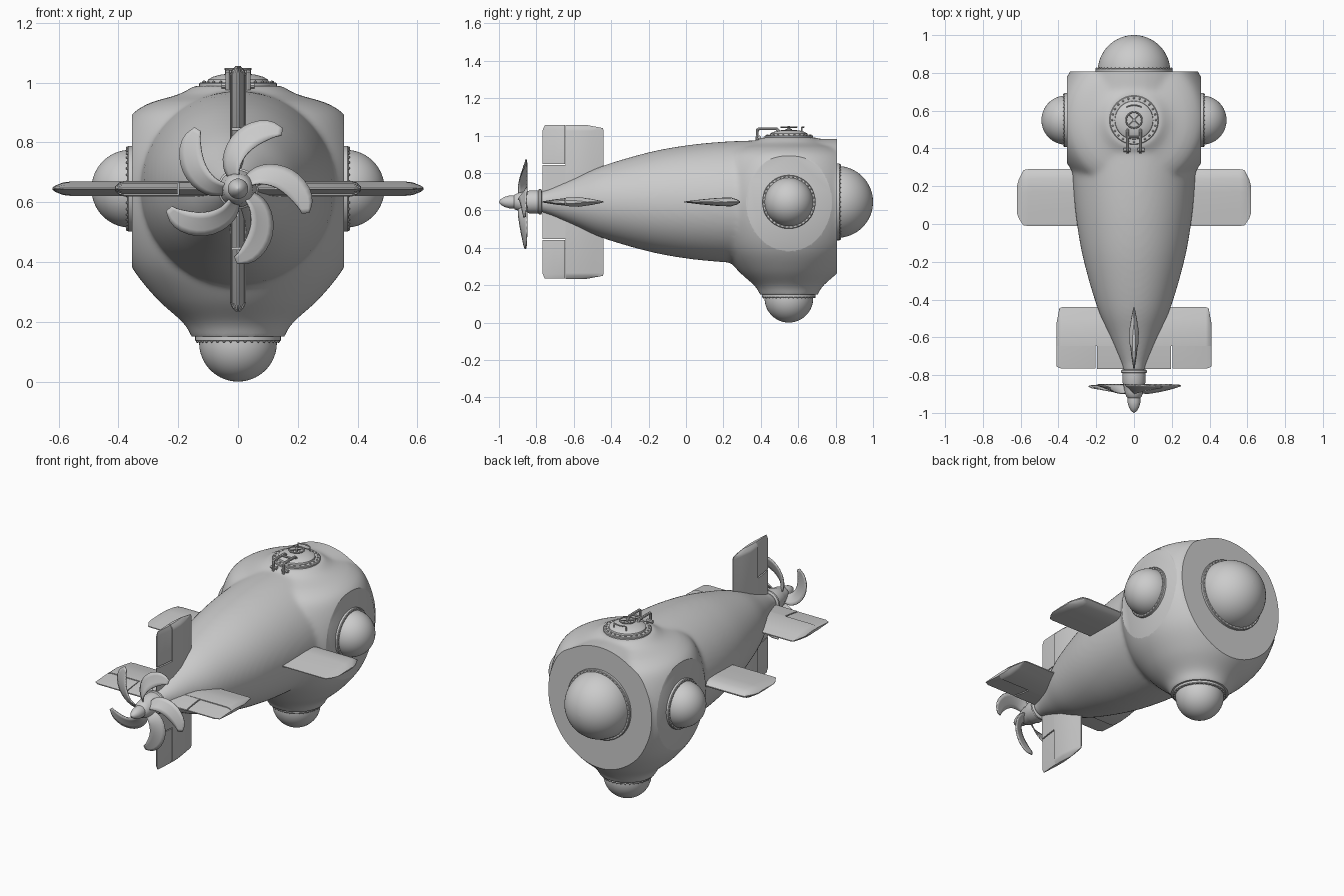
import bpy, bmesh
from math import sin, cos, pi, radians
from mathutils import Matrix, Vector

if "Cube" in bpy.data.objects:
    bpy.data.objects.remove(bpy.data.objects["Cube"])

CZ = 0.645   # height of the hull axis
PY = 0.55    # y of the head's vertical axis
TO_Y = Matrix.Rotation(-pi / 2, 4, 'X')
TO_X = Matrix.Rotation(pi / 2, 4, 'Y')
TO_NX = Matrix.Rotation(-pi / 2, 4, 'Y')
DOWN = Matrix.Rotation(pi, 4, 'X')
UP = Matrix.Identity(4)


def finish(bm, name):
    bmesh.ops.remove_doubles(bm, verts=bm.verts, dist=1e-5)
    bmesh.ops.recalc_face_normals(bm, faces=bm.faces)
    me = bpy.data.meshes.new(name)
    bm.to_mesh(me)
    bm.free()
    ob = bpy.data.objects.new(name, me)
    bpy.context.collection.objects.link(ob)
    return ob


def loft(bm, rings):
    """Skin closed rings of points and cap both ends."""
    rows = [[bm.verts.new(p) for p in r] for r in rings]
    n = len(rows[0])
    for a, b in zip(rows, rows[1:]):
        for i in range(n):
            bm.faces.new((a[i], a[(i + 1) % n], b[(i + 1) % n], b[i]))
    bm.faces.new(rows[0][::-1])
    bm.faces.new(rows[-1])


def lathe(bm, prof, mat, seg=48):
    """Revolve (radius, height) points around the local z of mat."""
    loft(bm, [[mat @ Vector((max(r, 1e-4) * cos(2 * pi * i / seg), max(r, 1e-4) * sin(2 * pi * i / seg), h))
               for i in range(seg)] for r, h in prof])


def spline(pts, sub=5):
    """Catmull-Rom smoothing of a profile."""
    p = [Vector(q) for q in pts]
    p = [2 * p[0] - p[1]] + p + [2 * p[-1] - p[-2]]
    out = []
    for i in range(1, len(p) - 2):
        a, b, c, d = p[i - 1:i + 3]
        for k in range(sub):
            t = k / sub
            out.append(0.5 * (2 * b + (c - a) * t + (2 * a - 5 * b + 4 * c - d) * t * t
                              + (3 * b - a - 3 * c + d) * t ** 3))
    return [tuple(v) for v in out + [p[-2]]]


def tube(name, pts, r, cyclic=False):
    cu = bpy.data.curves.new(name, 'CURVE')
    cu.dimensions = '3D'
    cu.bevel_depth, cu.bevel_resolution, cu.use_fill_caps = r, 2, True
    sp = cu.splines.new('POLY')
    sp.points.add(len(pts) - 1)
    for q, p in zip(sp.points, pts):
        q.co = (*p, 1)
    sp.use_cyclic_u = cyclic
    tmp = bpy.data.objects.new(name, cu)
    bpy.context.collection.objects.link(tmp)
    me = bpy.data.meshes.new_from_object(tmp.evaluated_get(bpy.context.evaluated_depsgraph_get()))
    bpy.data.objects.remove(tmp)
    ob = bpy.data.objects.new(name, me)
    bpy.context.collection.objects.link(ob)
    return ob


# Hull: long tapered body and vertical head, blended, then cut flat for the ports
bm = bmesh.new()
lathe(bm, spline([(0.055, -0.79), (0.065, -0.74), (0.125, -0.6), (0.195, -0.44), (0.265, -0.2), (0.302, 0),
                  (0.322, 0.2), (0.33, 0.4), (0.336, 0.6), (0.338, 0.9)]), Matrix.Translation((0, 0, CZ)) @ TO_Y, 64)
lathe(bm, spline([(0.155, 0.14), (0.16, 0.16), (0.187, 0.2), (0.275, 0.28), (0.36, 0.39), (0.408, 0.52),
                  (0.423, 0.645), (0.408, 0.77), (0.366, 0.88), (0.3, 0.93), (0.2, 0.96), (0.145, 0.99)]),
      Matrix.Translation((0, PY, 0)), 64)
raw = finish(bm, "hull_raw")
m = raw.modifiers.new("remesh", 'REMESH')
m.mode, m.voxel_size = 'VOXEL', 0.013
m = raw.modifiers.new("smooth", 'SMOOTH')
m.factor, m.iterations = 0.5, 12
me = bpy.data.meshes.new_from_object(raw.evaluated_get(bpy.context.evaluated_depsgraph_get()))
bpy.data.objects.remove(raw)
bm = bmesh.new()
bm.from_mesh(me)
for co, no in (((0.355, 0, 0), (1, 0, 0)), ((-0.355, 0, 0), (-1, 0, 0)), ((0, 0.808, 0), (0, 1, 0)),
               ((0, 0, 0.15), (0, 0, -1))):
    res = bmesh.ops.bisect_plane(bm, geom=bm.verts[:] + bm.edges[:] + bm.faces[:], plane_co=co, plane_no=no,
                                 clear_outer=True)
    edges = [e for e in res["geom_cut"] if isinstance(e, bmesh.types.BMEdge)]
    bmesh.ops.contextual_create(bm, geom=edges)
finish(bm, "hull")


# Dome ports with bolted flanges
def port(name, loc, rot, r, flange, lift, bolts):
    mat = Matrix.Translation(loc) @ rot
    bm = bmesh.new()
    lathe(bm, [(flange, -0.01), (flange, 0.012), (flange - 0.003, 0.015), (r - 0.01, 0.015)], mat, 64)
    for i in range(bolts):
        a = 2 * pi * i / bolts
        p = mat @ Vector(((r + flange) / 2 * cos(a), (r + flange) / 2 * sin(a), 0.015))
        bmesh.ops.create_icosphere(bm, subdivisions=1, radius=0.0055, matrix=Matrix.Translation(p))
    finish(bm, name + "_flange")
    bm = bmesh.new()
    lathe(bm, [(r, -0.005)] + [(r * cos(t * pi / 32), lift + r * sin(t * pi / 32)) for t in range(17)], mat, 64)
    finish(bm, name + "_dome")


port("front_port", (0, 0.808, CZ), TO_Y, 0.192, 0.205, 0.0, 48)
port("right_port", (0.355, PY, CZ), TO_X, 0.13, 0.143, 0.005, 36)
port("left_port", (-0.355, PY, CZ), TO_NX, 0.13, 0.143, 0.005, 36)
port("bottom_port", (0, PY, 0.15), DOWN, 0.13, 0.143, 0.02, 36)


# Fins: sections are (span, rear y, front y, half thickness), turned around the hull axis
def fin(name, ang, secs, prof):
    rot = Matrix.Translation((0, 0, CZ)) @ Matrix.Rotation(-ang, 4, 'Y')
    loop = prof + [(t, -h) for t, h in reversed(prof)]
    bm = bmesh.new()
    loft(bm, [[rot @ Vector((s, y1 + (y0 - y1) * t, h * th)) for t, h in loop] for s, y0, y1, th in secs])
    return finish(bm, name)


WING = [(0, 0.12), (0.06, 0.6), (0.17, 1), (0.4, 0.9), (0.7, 0.55), (1, 0.1)]
BLADE = [(0, 0.1), (0.3, 0.6), (0.65, 1), (1, 0.85)]
FLAP = [(0, 1), (0.5, 0.65), (1, 0.15)]
for side, ang in (("right", 0), ("left", pi)):
    fin(side + "_wing", ang, [(0.25, -0.01, 0.29, 0.024), (0.56, -0.01, 0.29, 0.024), (0.585, -0.008, 0.286, 0.021),
                              (0.61, 0.03, 0.235, 0.011), (0.62, 0.06, 0.2, 0.004)], WING)
for side, ang in (("right", 0), ("top", pi / 2), ("left", pi), ("bottom", 3 * pi / 2)):
    fin(side + "_tail_fin", ang, [(0.05, -0.645, -0.44, 0.026), (0.38, -0.645, -0.44, 0.026),
                                  (0.395, -0.645, -0.445, 0.022), (0.411, -0.645, -0.53, 0.008)], BLADE)
    fin(side + "_tail_fin_root", ang, [(0.04, -0.768, -0.64, 0.021), (0.197, -0.768, -0.64, 0.021)], FLAP)
    fin(side + "_rudder", ang, [(0.203, -0.766, -0.646, 0.018), (0.385, -0.766, -0.646, 0.018),
                                (0.41, -0.755, -0.646, 0.008)], FLAP)

# Propeller hub and spinner
bm = bmesh.new()
lathe(bm, [(0.06, -0.77), (0.068, -0.775), (0.068, -0.785), (0.062, -0.79), (0.062, -0.835), (0.056, -0.85),
           (0.05, -0.89), (0.04, -0.915), (0.034, -0.92), (0.034, -0.945), (0.027, -0.97), (0.014, -0.992),
           (0, -1.0)], Matrix.Translation((0, 0, CZ)) @ TO_Y, 32)
finish(bm, "propeller_hub")

# Five swept blades: (radius, angle, half width, pitch)
ROWS = spline([(0.04, 38, 0.016, 0.02), (0.08, 33, 0.028, 0.024), (0.13, 20, 0.036, 0.021), (0.18, 5, 0.039, 0.016),
               (0.22, -9, 0.032, 0.01), (0.24, -20, 0.012, 0.004)], 3)
for k in range(5):
    bm = bmesh.new()
    mid = [Vector((r * cos(radians(a + 72 * k)), r * sin(radians(a + 72 * k)))) for r, a, w, p in ROWS]
    grid = []
    for i, (r, a, w, p) in enumerate(ROWS):
        d = (mid[min(i + 1, len(mid) - 1)] - mid[max(i - 1, 0)]).normalized()
        row = []
        for c in (-1, -0.5, 0, 0.5, 1):
            q = mid[i] + Vector((-d.y, d.x)) * w * c
            row.append(bm.verts.new((q.x, -0.878 + 0.06 * r + p * c, CZ + q.y)))
        grid.append(row)
    for a, b in zip(grid, grid[1:]):
        for i in range(4):
            bm.faces.new((a[i], a[i + 1], b[i + 1], b[i]))
    ob = finish(bm, "propeller_blade_%d" % (k + 1))
    m = ob.modifiers.new("thickness", 'SOLIDIFY')
    m.thickness, m.offset = 0.006, 0

# Top hatch with bolts
at = Matrix.Translation((0, PY, 0))
bm = bmesh.new()
lathe(bm, [(0.13, 0.97), (0.13, 0.997), (0.126, 1.001), (0.102, 1.001), (0.1, 1.01), (0.085, 1.019), (0.06, 1.026),
           (0.03, 1.03), (0, 1.031)], at)
lathe(bm, [(0.018, 1.02), (0.018, 1.035), (0.007, 1.037), (0.007, 1.05), (0, 1.051)], at, 16)
for i in range(24):
    a = 2 * pi * i / 24
    bmesh.ops.create_icosphere(bm, subdivisions=1, radius=0.006,
                               matrix=at @ Matrix.Translation((0.116 * cos(a), 0.116 * sin(a), 1.001)))
finish(bm, "hatch")

# Hatch wheel, grab handle and hinge arms
tube("hatch_wheel", [(0.042 * cos(2 * pi * i / 24), PY + 0.042 * sin(2 * pi * i / 24), 1.045) for i in range(24)],
     0.004, True)
for i in range(2):
    a = pi / 4 + i * pi / 2
    v = Vector((cos(a), sin(a), 0)) * 0.042
    c = Vector((0, PY, 1.045))
    tube("wheel_spoke_%d" % (i + 1), [c - v, c + v], 0.003)
arc = [(0.08 * cos(radians(a)), PY + 0.08 * sin(radians(a)), 1.045) for a in range(60, 121, 10)]
tube("hatch_handle", [(*arc[0][:2], 1.015)] + arc + [(*arc[-1][:2], 1.015)], 0.004)
for s in (-1, 1):
    tube("hinge_arm", [(s * 0.034, y, z) for y, z in ((0.5, 1.02), (0.485, 1.036), (0.39, 1.036), (0.382, 1.03),
                                                      (0.38, 0.975))], 0.008)
    tube("hinge_pin", [(s * 0.018, 0.392, 0.99), (s * 0.056, 0.392, 0.99)], 0.01)
tube("hinge_bar", [(-0.034, 0.46, 1.036), (0.034, 0.46, 1.036)], 0.006)

# Smooth shading with crisp edges
for ob in bpy.data.objects:
    ob.select_set(True)
    bpy.context.view_layer.objects.active = ob
bpy.ops.object.shade_smooth_by_angle(angle=radians(32))
